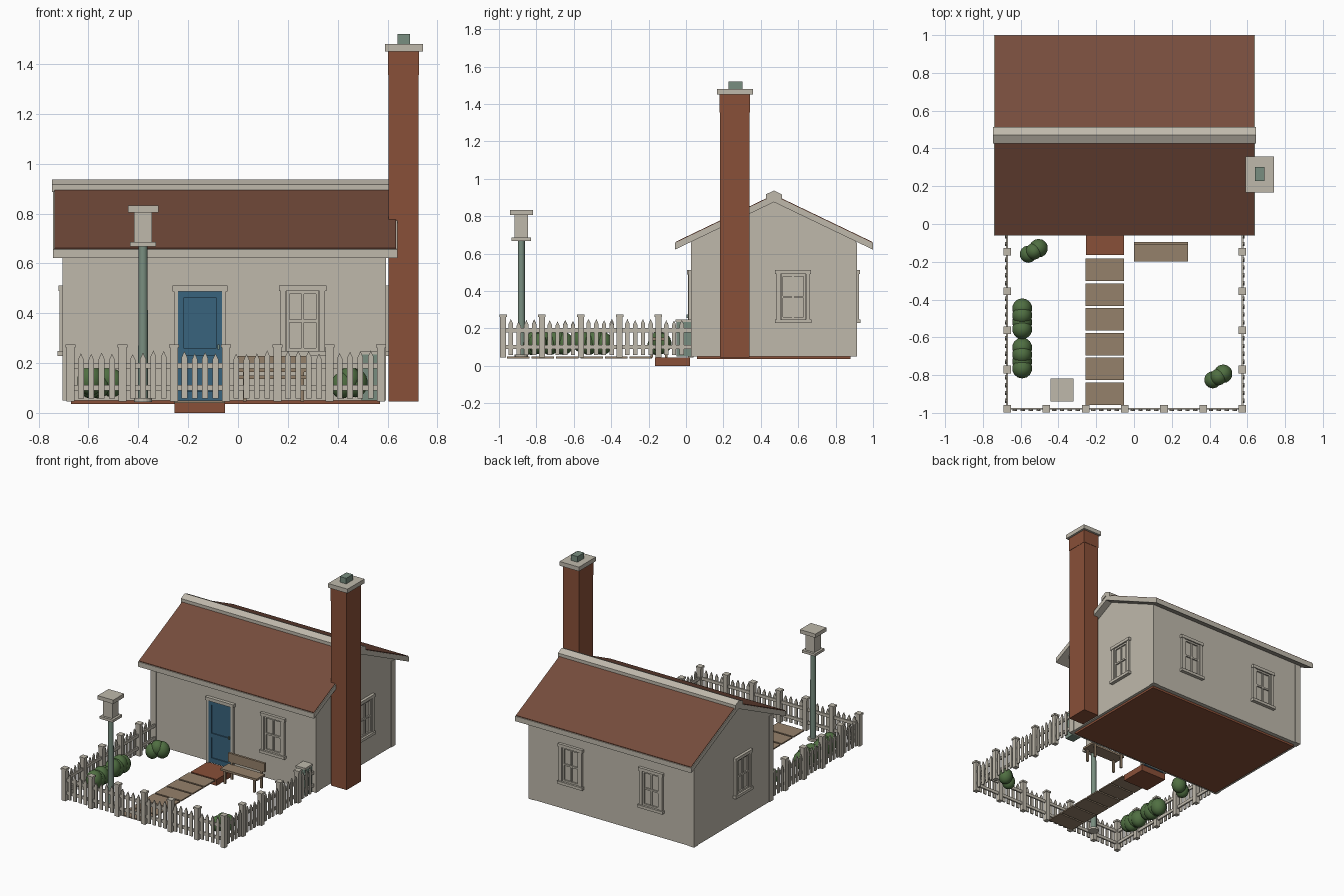
import bpy, bmesh, math, random
from mathutils import Matrix, Vector

random.seed(4)
if "Cube" in bpy.data.objects:
    bpy.data.objects.remove(bpy.data.objects["Cube"])


def material(name, rgb):
    m = bpy.data.materials.new(name)
    m.use_nodes = True
    m.diffuse_color = (*rgb, 1)
    m.node_tree.nodes["Principled BSDF"].inputs["Base Color"].default_value = (*rgb, 1)
    return m


CREAM = material("cream paint", (0.52, 0.485, 0.41))
ROOF = material("roof brown", (0.18, 0.072, 0.045))
BRICK = material("red brick", (0.25, 0.08, 0.04))
TAN = material("tan wood", (0.30, 0.22, 0.145))
BLUE = material("door blue", (0.04, 0.125, 0.205))
SAGE = material("sage metal", (0.19, 0.27, 0.215))
GREEN = material("leaf green", (0.08, 0.16, 0.054))


def finish(name, bm, mat, matrix=None):
    if matrix is not None:
        bm.transform(matrix)
    bmesh.ops.recalc_face_normals(bm, faces=bm.faces)
    mesh = bpy.data.meshes.new(name)
    bm.to_mesh(mesh)
    bm.free()
    mesh.materials.append(mat)
    ob = bpy.data.objects.new(name, mesh)
    bpy.context.collection.objects.link(ob)
    return ob


def add_box(bm, x0, x1, y0, y1, z0, z1):
    size = Matrix.Diagonal((x1 - x0, y1 - y0, z1 - z0, 1))
    mid = Matrix.Translation(((x0 + x1) / 2, (y0 + y1) / 2, (z0 + z1) / 2))
    bmesh.ops.create_cube(bm, size=1, matrix=mid @ size)


def boxes(name, mat, items, matrix=None):
    bm = bmesh.new()
    for b in items:
        add_box(bm, *b)
    return finish(name, bm, mat, matrix)


def add_prism(bm, points, direction):
    face = bm.faces.new([bm.verts.new(p) for p in points])
    out = bmesh.ops.extrude_face_region(bm, geom=[face])["geom"]
    bmesh.ops.translate(bm, vec=direction,
                        verts=[v for v in out if isinstance(v, bmesh.types.BMVert)])


def prism_x(name, mat, profile, x0, x1):
    bm = bmesh.new()
    add_prism(bm, [(x0, y, z) for y, z in profile], Vector((x1 - x0, 0, 0)))
    return finish(name, bm, mat)


# House shell
MID_X, RIDGE_Y, SLOPE = -0.055, 0.47, 0.48
W0, W1, Y0, Y1 = -0.70, 0.59, 0.03, 0.91
boxes("foundation", BRICK, [(-0.67, 0.57, 0.06, 0.88, 0.035, 0.052)])
eave = 0.875 - SLOPE * 0.44
prism_x("walls", CREAM, [(Y0, 0.05), (Y1, 0.05), (Y1, eave), (RIDGE_Y, 0.875), (Y0, eave)], W0, W1)
boxes("corner_boards", CREAM,
      [(x - 0.0225, x + 0.0225, y - 0.0225, y + 0.0225, 0.05, 0.66)
       for x in (W0 + 0.018, W1 - 0.018) for y in (Y0 + 0.018, Y1 - 0.018)])


def chevron(name, mat, half, peak, thick, x0, x1):
    drop = SLOPE * half
    top = [(RIDGE_Y - half, peak - drop), (RIDGE_Y, peak), (RIDGE_Y + half, peak - drop)]
    return prism_x(name, mat, top + [(y, z - thick) for y, z in reversed(top)], x0, x1)


chevron("roof_trim", CREAM, 0.53, 0.91, 0.035, -0.742, 0.64)
chevron("roof_covering", ROOF, 0.527, 0.915, 0.007, -0.737, 0.635)
chevron("ridge_cap", CREAM, 0.043, 0.937, 0.03, -0.747, 0.645)

# Chimney
boxes("chimney", BRICK, [(0.603, 0.725, 0.182, 0.34, 0.045, 1.355),
                         (0.601, 0.727, 0.18, 0.342, 1.355, 1.45)])
boxes("chimney_cap", CREAM, [(0.59, 0.742, 0.167, 0.357, 1.45, 1.48)])
boxes("chimney_pot", SAGE, [(0.64, 0.69, 0.227, 0.301, 1.48, 1.52)])


# Windows: local x along the wall, -y outward
def window(name, x, y, degrees):
    place = Matrix.Translation((x, y, 0)) @ Matrix.Rotation(math.radians(degrees), 4, 'Z')
    w, lo, hi = 0.09, 0.24, 0.49
    parts = [(-w, -w + 0.022, -0.016, 0.01, lo, hi), (w - 0.022, w, -0.016, 0.01, lo, hi),
             (-w - 0.006, w + 0.006, -0.02, 0.01, hi, hi + 0.022),
             (-w - 0.008, w + 0.008, -0.024, 0.01, lo - 0.012, lo + 0.008)]
    # sash and glazing bars
    s, b = 0.066, 0.012
    parts += [(-s, -s + b, -0.01, 0.01, lo, hi), (s - b, s, -0.01, 0.01, lo, hi),
              (-s, s, -0.01, 0.01, hi - b, hi), (-s, s, -0.01, 0.01, lo, lo + 0.02),
              (-s, s, -0.009, 0.01, 0.362, 0.374), (-0.005, 0.005, -0.008, 0.01, lo, hi)]
    boxes(name, CREAM, parts, place)


window("front_window", 0.26, Y0, 0)
window("back_window_left", 0.26, Y1, 180)
window("back_window_right", -0.37, Y1, 180)
window("left_side_window", W1, 0.573, 90)
window("right_side_window", W0, 0.373, -90)

# Door with raised stiles, frame and handle
boxes("door", BLUE, [(-0.24, -0.065, 0.022, 0.04, 0.05, 0.488),
                     (-0.24, -0.218, 0.015, 0.03, 0.05, 0.488),
                     (-0.087, -0.065, 0.015, 0.03, 0.05, 0.488),
                     (-0.22, -0.085, 0.015, 0.03, 0.462, 0.488),
                     (-0.22, -0.085, 0.015, 0.03, 0.23, 0.26),
                     (-0.22, -0.085, 0.015, 0.03, 0.05, 0.085)])
boxes("door_frame", CREAM, [(-0.257, -0.24, 0.01, 0.04, 0.045, 0.49),
                            (-0.065, -0.048, 0.01, 0.04, 0.045, 0.49),
                            (-0.263, -0.042, 0.006, 0.04, 0.488, 0.511)])
boxes("door_handle", SAGE, [(-0.082, -0.074, 0.004, 0.016, 0.255, 0.275)])
boxes("door_step", BRICK, [(-0.255, -0.052, -0.165, 0.022, 0.0, 0.045)])

# Path slabs
boxes("path_slabs", TAN, [(-0.256, -0.052, y - 0.119, y, 0.04, 0.049)
                          for y in [-0.183 - 0.131 * i for i in range(6)]])

# Bench
boxes("bench", TAN, [(0.0, 0.285, -0.198, -0.105, 0.135, 0.15),
                     (0.0, 0.285, -0.112, -0.096, 0.165, 0.228)]
      + [(x, x + 0.015, y, y + 0.013, 0.045, top)
         for x in (0.02, 0.25) for y, top in ((-0.19, 0.137), (-0.111, 0.2))])


# Fence: posts and pointed pickets on two rails
def fence(name, start, length, degrees, bays, bay):
    place = Matrix.Translation(start) @ Matrix.Rotation(math.radians(degrees), 4, 'Z')
    bm = bmesh.new()
    for z in (0.1, 0.19):
        add_box(bm, 0, length, -0.005, 0.005, z - 0.011, z + 0.011)
    for i in range(bays):
        x = i * bay
        add_box(bm, x - 0.016, x + 0.016, -0.016, 0.016, 0.045, 0.262)
        add_box(bm, x - 0.02, x + 0.02, -0.02, 0.02, 0.262, 0.275)
        for k in range(1, 5):
            c = x + k * bay / 5
            if c > length - 0.01:
                continue
            top = random.uniform(0.235, 0.252)
            w = 0.0115
            add_prism(bm, [(c - w, -0.012, 0.058), (c + w, -0.012, 0.058),
                           (c + w, -0.012, top - 0.025), (c, -0.012, top),
                           (c - w, -0.012, top - 0.025)], Vector((0, 0.008, 0)))
    return finish(name, bm, CREAM, place)


fence("front_fence", (-0.672, -0.978, 0), 1.246, 0, 6, 0.2077)
fence("left_fence", (0.574, -0.978, 0), 1.005, 90, 5, 0.2077)
right = fence("right_fence", (-0.672, -0.978, 0), 1.005, 90, 5, 0.2077)
# turn the right-hand run so that its pickets face outward
right.data.transform(Matrix.Translation((-1.344, 0, 0)) @ Matrix.Diagonal((-1, 1, 1, 1)))
right.data.flip_normals()

# Storage bin by the wall
boxes("garden_bin", SAGE, [(0.495, 0.562, -0.05, 0.03, 0.05, 0.235)])
boxes("garden_bin_lid", CREAM, [(0.49, 0.566, -0.055, 0.03, 0.235, 0.247)])

# Post with a box head
bm = bmesh.new()
bmesh.ops.create_cone(bm, cap_ends=True, segments=16, radius1=0.02, radius2=0.018, depth=0.62,
                      matrix=Matrix.Translation((-0.381, -0.88, 0.36)))
pole = finish("post", bm, SAGE)
bm = bmesh.new()
bmesh.ops.create_cone(bm, cap_ends=True, segments=16, radius1=0.036, radius2=0.036, depth=0.015,
                      matrix=Matrix.Translation((-0.381, -0.88, 0.052)))
finish("post_base", bm, CREAM)
boxes("post_head", CREAM, [(-0.381 - r, -0.381 + r, -0.88 - r, -0.88 + r, z0, z1)
                           for r, z0, z1 in ((0.052, 0.667, 0.685), (0.036, 0.685, 0.805),
                                             (0.061, 0.805, 0.832))])


# Bushes and hedges
def bush(name, blobs):
    bm = bmesh.new()
    for x, y, z, r in blobs:
        bmesh.ops.create_uvsphere(bm, u_segments=14, v_segments=9, radius=r,
                                  matrix=Matrix.Translation((x, y, z)) @ Matrix.Diagonal((1, 1, 1.15, 1)))
    ob = finish(name, bm, GREEN)
    ob.data.polygons.foreach_set("use_smooth", [True] * len(ob.data.polygons))


for label, cx, cy in (("house_bush", -0.53, -0.145), ("corner_bush", 0.447, -0.81)):
    bush(label, [(cx - 0.03, cy - 0.015, 0.11, 0.046), (cx + 0.025, cy + 0.017, 0.12, 0.05),
                 (cx, cy, 0.135, 0.045)])
for label, y in (("hedge_back", -0.447), ("hedge_front", -0.655)):
    bush(label, [(-0.592, y - i * 0.0365, 0.12 + 0.012 * (i % 2), 0.054) for i in range(4)])

for ob in (pole,):
    ob.data.polygons.foreach_set("use_smooth", [len(p.vertices) == 4 for p in ob.data.polygons])
